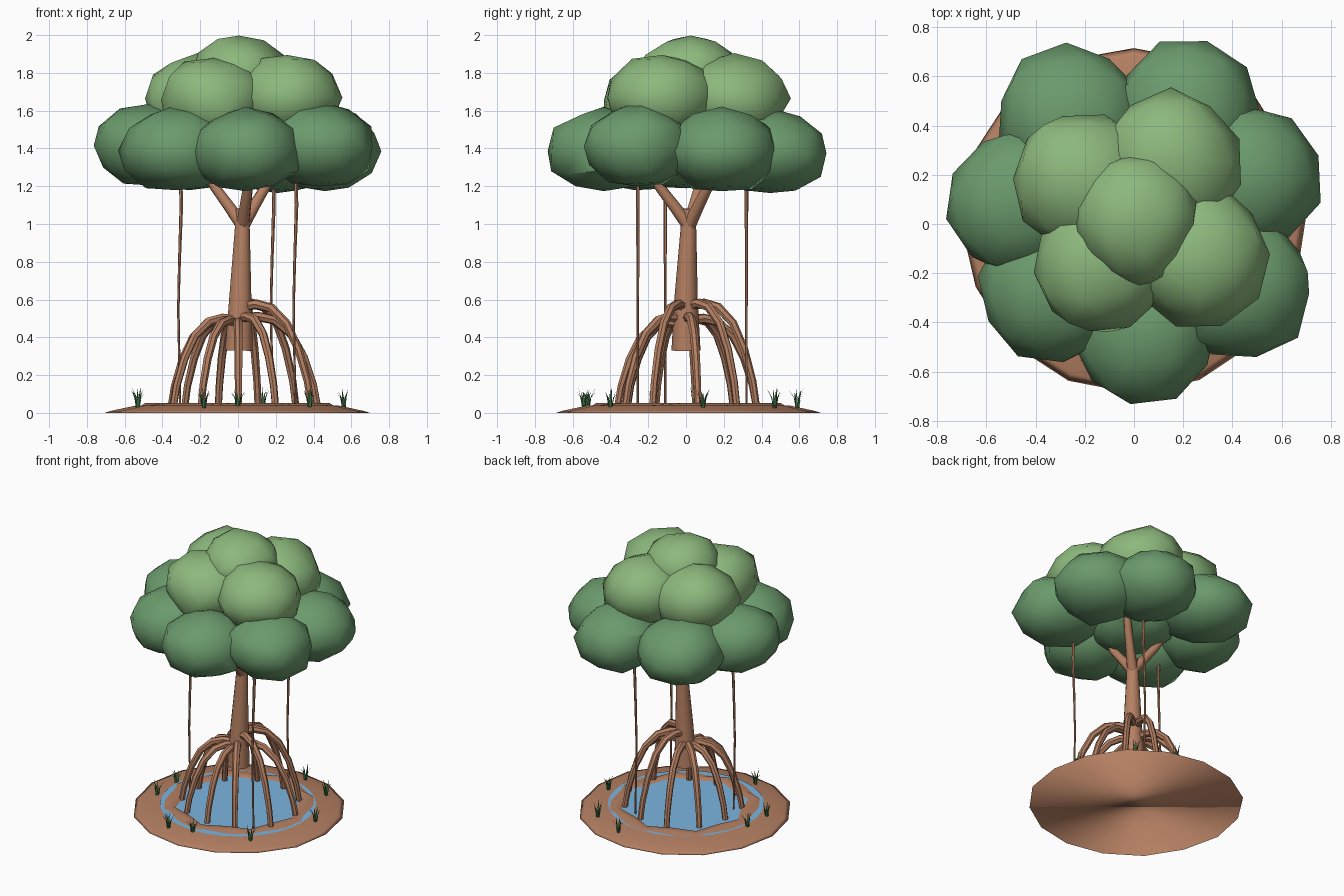
import bpy, bmesh, math, random
from mathutils import Vector

if "Cube" in bpy.data.objects:
    bpy.data.objects.remove(bpy.data.objects["Cube"])

random.seed(4)


def material(name, rgb):
    m = bpy.data.materials.new(name)
    m.diffuse_color = (*rgb, 1)
    m.use_nodes = True
    m.node_tree.nodes["Principled BSDF"].inputs["Base Color"].default_value = m.diffuse_color
    return m


BARK = material("bark_brown", (0.46, 0.215, 0.123))
DARK = material("dark_leaf_green", (0.145, 0.325, 0.15))
LIGHT = material("light_leaf_green", (0.265, 0.485, 0.205))
WATER = material("water_blue", (0.20, 0.46, 0.75))
GRASS = material("grass_green", (0.055, 0.19, 0.07))


def finish(name, bm, mat, angle=40):
    bmesh.ops.recalc_face_normals(bm, faces=bm.faces)
    me = bpy.data.meshes.new(name)
    bm.to_mesh(me)
    bm.free()
    me.materials.append(mat)
    ob = bpy.data.objects.new(name, me)
    bpy.context.collection.objects.link(ob)
    bpy.ops.object.select_all(action='DESELECT')
    ob.select_set(True)
    bpy.context.view_layer.objects.active = ob
    bpy.ops.object.shade_smooth_by_angle(angle=math.radians(angle))
    return ob


def tube(name, pts, radii, mat, sides=8):
    """Tapered tube swept through a list of points."""
    bm = bmesh.new()
    pts = [Vector(p) for p in pts]
    rings, last = [], None
    for i, p in enumerate(pts):
        d = (pts[min(i + 1, len(pts) - 1)] - pts[max(i - 1, 0)]).normalized()
        # carry the side direction along the path so the tube does not twist
        side = last or d.cross(Vector((0.31, 0.95, 0.02)) if abs(d.z) > 0.9 else Vector((0, 0, 1)))
        side = (side - d * side.dot(d)).normalized()
        last, up = side, d.cross(side)
        rings.append([bm.verts.new(p + radii[i] * (math.cos(a) * side + math.sin(a) * up))
                      for a in (2 * math.pi * k / sides for k in range(sides))])
    for a, b in zip(rings, rings[1:]):
        for k in range(sides):
            bm.faces.new((a[k], a[(k + 1) % sides], b[(k + 1) % sides], b[k]))
    bm.faces.new(rings[0])
    bm.faces.new(rings[-1])
    return finish(name, bm, mat, 50)


def leaf_clump(name, centre, size, mat):
    """Lumpy squashed ball of leaves, flatter underneath."""
    bm = bmesh.new()
    bmesh.ops.create_icosphere(bm, subdivisions=2, radius=1.03)
    spin = random.uniform(0, 6.28)
    for v in bm.verts:
        x, y, z = v.co * random.uniform(0.93, 1.05)
        x, y = x * math.cos(spin) - y * math.sin(spin), x * math.sin(spin) + y * math.cos(spin)
        v.co = Vector(centre) + Vector((x * size[0], y * size[1], max(z, -0.95) * size[2]))
    return finish(name, bm, mat, 40)


# Soil mound with a raised eight-cornered bank around the pool
bm = bmesh.new()
SIDES = 16
profile = [(0.70, 0), (0.67, 0.010), (0.53, 0.040), (0.505, 0.040), (0.46, 0.052), (0.41, 0.052), (0.38, 0.03)]
wobble = [random.uniform(0.99, 1.015) for _ in range(SIDES)]
rings = []
for n, (r, z) in enumerate(profile):
    ring = []
    for k in range(SIDES):
        a = 2 * math.pi * k / SIDES
        s = r * wobble[k] * ((0.95 if k % 2 else 1.06) if n > 3 else 1)
        ring.append(bm.verts.new((s * math.cos(a), s * 1.01 * math.sin(a) + 0.014, z)))
    rings.append(ring)
for a, b in zip(rings, rings[1:]):
    for k in range(SIDES):
        bm.faces.new((a[k], a[(k + 1) % SIDES], b[(k + 1) % SIDES], b[k]))
bm.faces.new(rings[0])
bm.faces.new(rings[-1])
finish("soil_mound", bm, BARK, 180)

# Pool of water
bm = bmesh.new()
bmesh.ops.create_circle(bm, cap_ends=True, segments=32, radius=0.515)
for v in bm.verts:
    v.co.z = 0.044
finish("water_pool", bm, WATER)

# Trunk and three forking branches
tube("trunk", [(0.005, 0, 0.33), (0.012, 0, 0.6), (0.022, 0.012, 0.95), (0.025, 0.015, 1.08)],
     [0.077, 0.062, 0.043, 0.036], BARK, 10)
for i, deg in enumerate((40, 160, 280)):
    c, s = math.cos(math.radians(deg)), math.sin(math.radians(deg))
    tube(f"branch_{i + 1}", [(0.025 + c * r, 0.015 + s * r, z)
                             for r, z in ((0.0, 0.99), (0.075, 1.09), (0.16, 1.20), (0.28, 1.42))],
         [0.036, 0.031, 0.027, 0.02], BARK, 8)

# Arching prop roots: reach along the ground and starting height for each
reach = [0.43, 0.41, 0.39, 0.39, 0.38, 0.36, 0.38, 0.37, 0.365, 0.38, 0.43]
height = [0.51, 0.58, 0.58, 0.50, 0.50, 0.49, 0.50, 0.49, 0.48, 0.51, 0.575]
arch = [(0.06, 0.98), (0.25, 1.0), (0.45, 0.965), (0.66, 0.82), (0.82, 0.58), (0.94, 0.29), (1.0, 0.03)]
for i in range(11):
    a = math.radians(8 + i * 360 / 11 + random.uniform(-1, 1))
    tube(f"prop_root_{i + 1}",
         [(reach[i] * r * math.cos(a), reach[i] * r * math.sin(a), height[i] * z) for r, z in arch],
         [0.027, 0.026, 0.025, 0.023, 0.022, 0.020, 0.019], BARK, 7)

# Hanging aerial roots
for i, (x, y) in enumerate(((-0.31, -0.11), (0.18, 0.32), (0.30, -0.255))):
    tube(f"hanging_root_{i + 1}",
         [(x + dx, y, z) for dx, z in ((0.004, 1.32), (0.01, 1.1), (0, 0.8), (-0.006, 0.55), (0.004, 0.02))],
         [0.010, 0.010, 0.008, 0.007, 0.006], BARK, 6)

# Lower crown: seven dark clumps in a ring around a central one
lower = [(0.04, -0.435, 1.385), (0.43, -0.26, 1.41), (0.46, 0.19, 1.385), (0.21, 0.445, 1.375),
         (-0.26, 0.425, 1.39), (-0.465, 0.09, 1.415), (-0.325, -0.27, 1.39), (0.0, 0.0, 1.40)]
for i, c in enumerate(lower):
    leaf_clump(f"lower_leaf_clump_{i + 1}", c, (0.295, 0.295, 0.222), DARK)

# Upper crown: four light clumps and one on top
upper = [(0.26, -0.125, 1.67), (0.15, 0.255, 1.665), (-0.215, 0.175, 1.665), (-0.13, -0.165, 1.655)]
for i, c in enumerate(upper):
    leaf_clump(f"upper_leaf_clump_{i + 1}", c, (0.28, 0.285, 0.225), LIGHT)
leaf_clump("top_leaf_clump", (0.005, 0.025, 1.80), (0.25, 0.27, 0.20), LIGHT)

# Grass tufts around the bank, each a fan of thin blades
tufts = [(-0.53, -0.17), (-0.18, -0.54), (0.0, -0.52), (0.38, -0.40), (0.56, 0.09),
         (0.38, 0.47), (-0.53, 0.05), (0.13, 0.59)]
for i, (x, y) in enumerate(tufts):
    bm = bmesh.new()
    for k in range(7):
        a = k * 2 * math.pi / 7 + random.uniform(-0.3, 0.3)
        out = Vector((math.cos(a), math.sin(a), 0))
        wide = Vector((-out.y, out.x, 0)) * 0.007
        base = Vector((x, y, 0.025)) + out * 0.008
        mid = base + out * 0.01 + Vector((0, 0, 0.055))
        tip = base + out * random.uniform(0.02, 0.04) + Vector((0, 0, random.uniform(0.08, 0.115)))
        bm.faces.new([bm.verts.new(p) for p in (base - wide, base + wide, mid + wide * 0.7, tip, mid - wide * 0.7)])
    finish(f"grass_tuft_{i + 1}", bm, GRASS)
